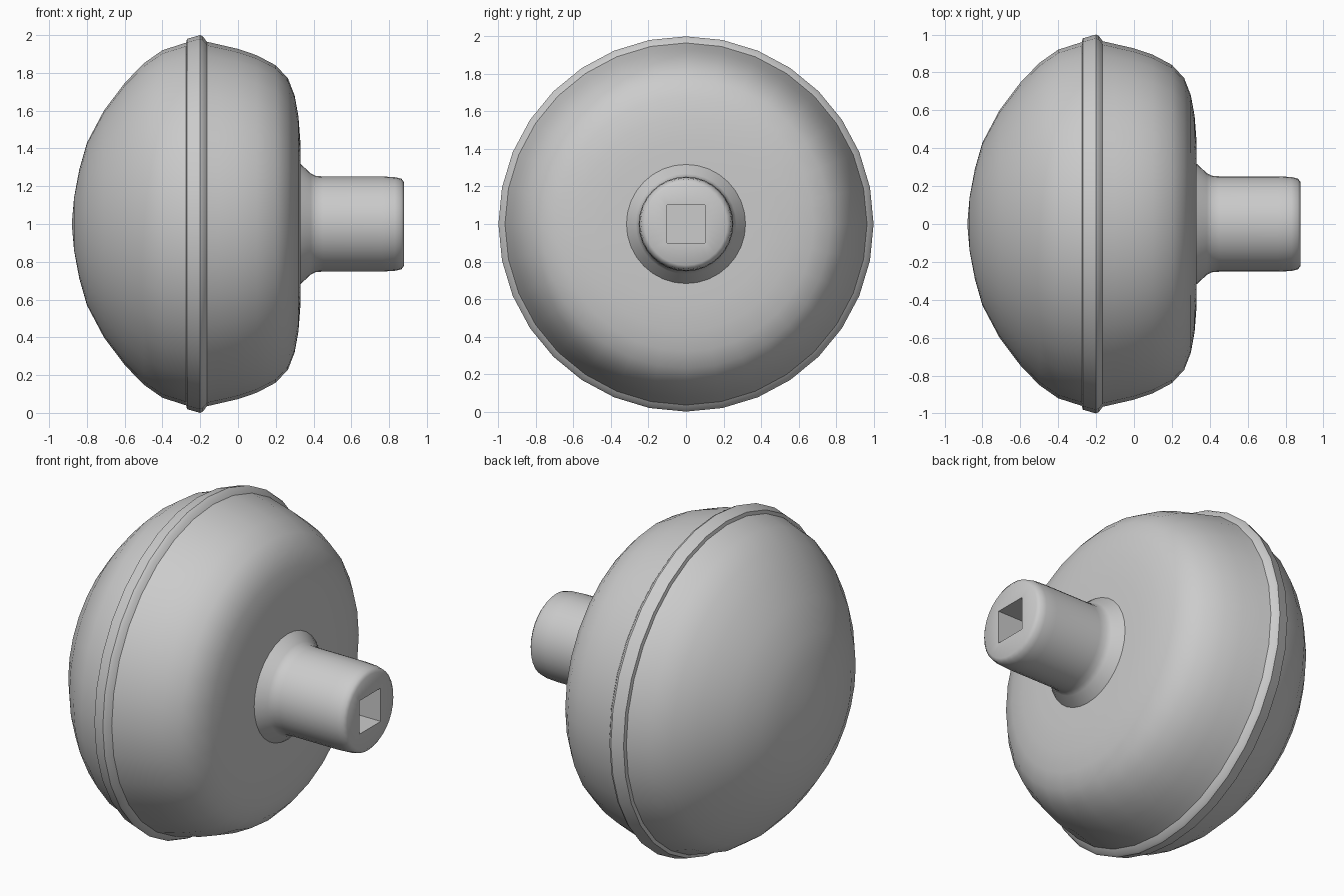
import bpy, bmesh
from math import sin, cos, pi, radians

SEGMENTS = 32
CENTRE_Z = 1.0

cube = bpy.data.objects.get("Cube")
if cube:
    bpy.data.objects.remove(cube, do_unlink=True)

metal = bpy.data.materials.new("grey metal")
metal.use_nodes = True
metal.diffuse_color = (0.6, 0.6, 0.6, 1)
metal.node_tree.nodes["Principled BSDF"].inputs["Base Color"].default_value = (0.6, 0.6, 0.6, 1)


def circle(angle):
    return cos(angle), sin(angle)


def square(angle):
    y, z = circle(angle)
    size = max(abs(y), abs(z))
    return y / size, z / size


def lathe(name, rings, sharp=30):
    """Skin rings of (x, radius, outline) along the x axis."""
    bm = bmesh.new()
    loops = []
    for x, radius, outline in rings:
        if radius == 0:
            loops.append([bm.verts.new((x, 0, CENTRE_Z))] * SEGMENTS)
            continue
        points = [outline(2 * pi * i / SEGMENTS) for i in range(SEGMENTS)]
        loops.append([bm.verts.new((x, radius * y, CENTRE_Z + radius * z)) for y, z in points])
    for a, b in zip(loops, loops[1:]):
        for i in range(SEGMENTS):
            j = (i + 1) % SEGMENTS
            corners = dict.fromkeys((a[i], a[j], b[j], b[i]))
            bm.faces.new(list(corners))
    bmesh.ops.recalc_face_normals(bm, faces=bm.faces)
    mesh = bpy.data.meshes.new(name)
    bm.to_mesh(mesh)
    bm.free()
    obj = bpy.data.objects.new(name, mesh)
    bpy.context.collection.objects.link(obj)
    mesh.materials.append(metal)
    bpy.ops.object.select_all(action="DESELECT")
    obj.select_set(True)
    bpy.context.view_layer.objects.active = obj
    bpy.ops.object.shade_smooth_by_angle(angle=radians(sharp))
    return obj


# Domed face of the knob, ending in the stepped rim
dome = [(-0.88, 0), (-0.868, 0.14), (-0.84, 0.29), (-0.8, 0.43), (-0.71, 0.6),
        (-0.6, 0.746), (-0.5, 0.85), (-0.4, 0.92), (-0.275, 0.96),
        (-0.27, 0.98), (-0.215, 0.996), (-0.2, 1.0)]
# Rounded back shell, from the rim to the flat behind the collar
back = [(-0.185, 0.992), (-0.165, 0.965), (-0.1, 0.95), (0, 0.927), (0.1, 0.893),
        (0.2, 0.84), (0.265, 0.77), (0.3, 0.68), (0.32, 0.57),
        (0.33, 0.44), (0.33, 0.25), (0.33, 0)]
lathe("knob_shell", [(x, r, circle) for x, r in dome + back], 40)

# Stem with flared collar, rounded tip and square spindle socket
outer = [(0.325, 0.32), (0.335, 0.315), (0.385, 0.268), (0.41, 0.255), (0.45, 0.252),
         (0.76, 0.252), (0.83, 0.248), (0.865, 0.24), (0.88, 0.22)]
socket = [(0.88, 0.1), (0.4, 0.1), (0.4, 0)]
lathe("stem", [(x, r, circle) for x, r in outer] + [(x, r, square) for x, r in socket], 50)
